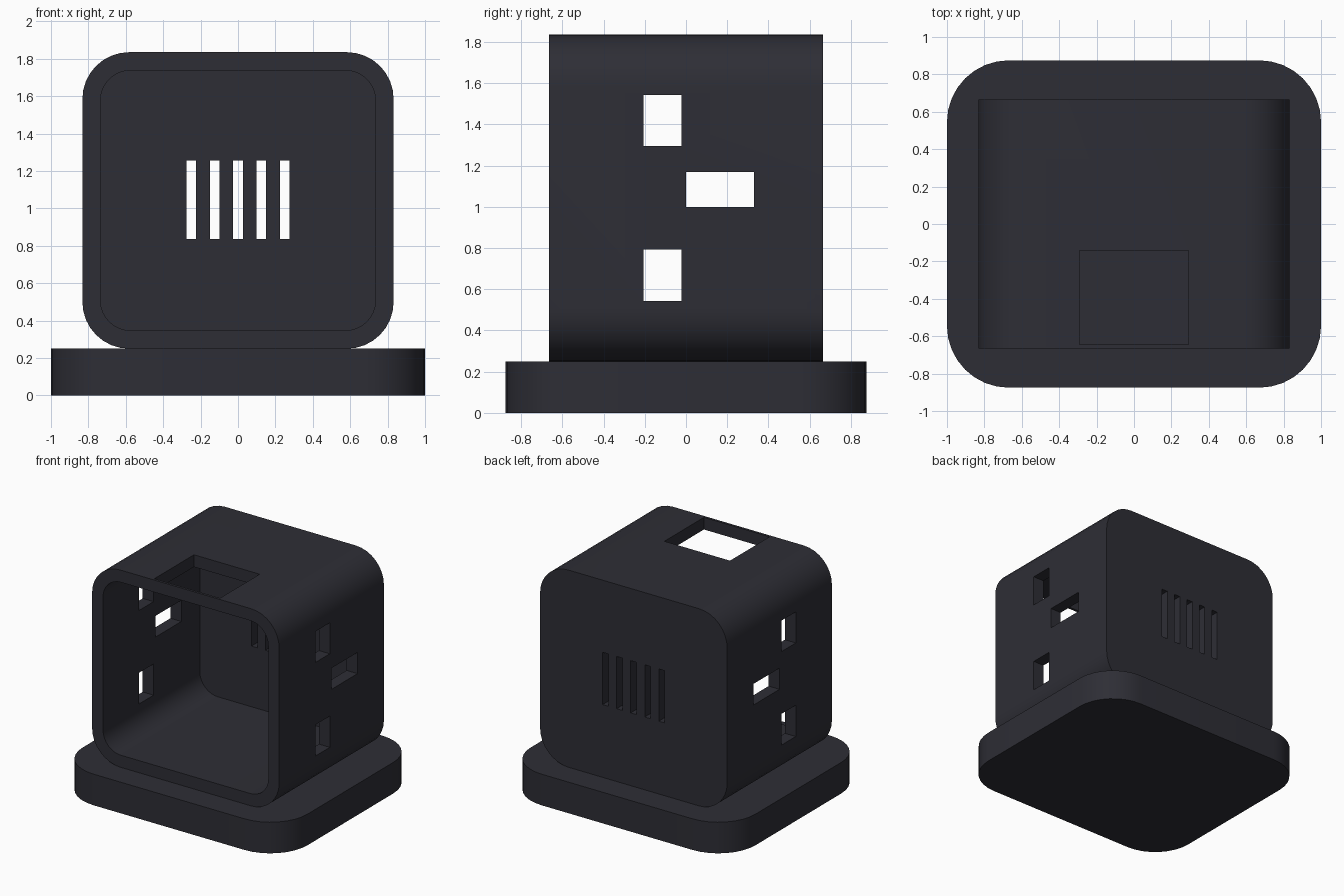
import bpy, bmesh, math
from mathutils import Matrix

if "Cube" in bpy.data.objects:
    bpy.data.objects.remove(bpy.data.objects["Cube"])

charcoal = bpy.data.materials.new("charcoal")
charcoal.diffuse_color = (0.027, 0.027, 0.036, 1)
charcoal.use_nodes = True
charcoal.node_tree.nodes["Principled BSDF"].inputs["Base Color"].default_value = charcoal.diffuse_color


def rounded_prism(name, w, h, r, depth, loc, upright=False, segs=8):
    """Rounded rectangle w x h extruded by depth; upright ones extrude along +y."""
    bm = bmesh.new()
    pts = []
    corners = [(1, 1), (-1, 1), (-1, -1), (1, -1)]
    for i, (sx, sy) in enumerate(corners):
        for k in range(segs + 1):
            a = math.pi / 2 * (i + k / segs)
            pts.append((sx * (w / 2 - r) + r * math.cos(a),
                        sy * (h / 2 - r) + r * math.sin(a), 0))
    face = bm.faces.new([bm.verts.new(p) for p in pts])
    out = bmesh.ops.extrude_face_region(bm, geom=[face])
    top = [v for v in out["geom"] if isinstance(v, bmesh.types.BMVert)]
    bmesh.ops.translate(bm, verts=top, vec=(0, 0, depth))
    if upright:
        bm.transform(Matrix.Rotation(-math.pi / 2, 4, 'X'))
    bm.transform(Matrix.Translation(loc))
    return finish(name, bm)


def box(name, x, y, z):
    """Box from (min, max) pairs."""
    bm = bmesh.new()
    bmesh.ops.create_cube(bm, size=1)
    for v in bm.verts:
        v.co = [p[0] if c < 0 else p[1] for p, c in zip((x, y, z), v.co)]
    return finish(name, bm)


def finish(name, bm):
    bmesh.ops.recalc_face_normals(bm, faces=bm.faces)
    me = bpy.data.meshes.new(name)
    bm.to_mesh(me)
    bm.free()
    me.materials.append(charcoal)
    ob = bpy.data.objects.new(name, me)
    bpy.context.collection.objects.link(ob)
    return ob


def activate(ob):
    bpy.ops.object.select_all(action='DESELECT')
    ob.select_set(True)
    bpy.context.view_layer.objects.active = ob


def cut(target, cutter):
    mod = target.modifiers.new("cut", 'BOOLEAN')
    mod.operation = 'DIFFERENCE'
    mod.solver = 'EXACT'
    mod.object = cutter
    activate(target)
    bpy.ops.object.modifier_apply(modifier=mod.name)
    bpy.data.objects.remove(cutter)


# Base slab and housing
base = rounded_prism("base", 2.0, 1.75, 0.33, 0.25, (0, 0, 0))
mid = 1.0425
housing = rounded_prism("housing", 1.664, 1.585, 0.25, 1.33, (0, -0.665, mid), True)

# Interior, open at the front
cut(housing, rounded_prism("cavity", 1.47, 1.39, 0.16, 1.265, (0, -0.7, mid), True))

# Opening in the roof
cut(housing, box("roof_cutter", (-0.292, 0.292), (-0.645, -0.142), (1.6, 2)))

# Ports through both side walls
for y, z in [((-0.206, -0.022), (0.542, 0.793)),
             ((-0.206, -0.022), (1.294, 1.543)),
             ((0.0, 0.33), (1.0, 1.17))]:
    cut(housing, box("port_cutter", (-1, 1), y, z))

# Vent slots in the back wall
for i in range(-2, 3):
    x = i * 0.125
    cut(housing, box("vent_cutter", (x - 0.026, x + 0.026), (0.4, 0.8), (0.835, 1.255)))

for ob in (base, housing):
    activate(ob)
    bpy.ops.object.shade_smooth_by_angle(angle=math.radians(30))
